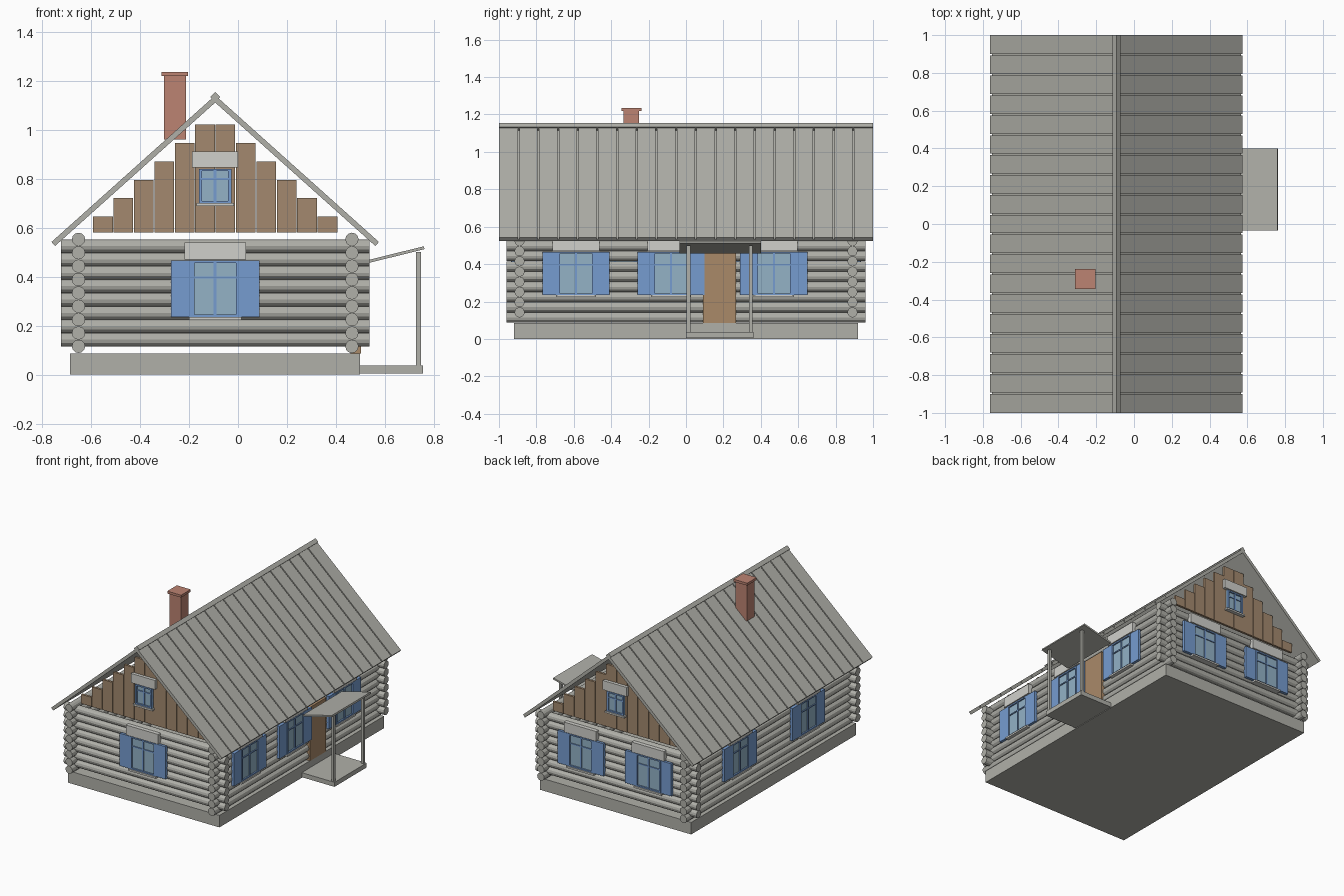
import bpy, bmesh
from math import atan2, hypot, pi
from mathutils import Matrix, Vector

if "Cube" in bpy.data.objects:
    bpy.data.objects.remove(bpy.data.objects["Cube"], do_unlink=True)


def material(name, r, g, b):
    linear = [((c / 255 + 0.055) / 1.055) ** 2.4 for c in (r, g, b)]
    m = bpy.data.materials.new(name)
    m.use_nodes = True
    m.diffuse_color = (*linear, 1)
    m.node_tree.nodes["Principled BSDF"].inputs["Base Color"].default_value = (*linear, 1)
    return m


GREY = material("weathered grey", 176, 176, 169)
PALE = material("pale trim", 208, 208, 203)
BROWN = material("brown plank", 163, 137, 110)
DOOR = material("door wood", 170, 138, 105)
BLUE = material("shutter blue", 118, 156, 208)
GLASS = material("glass blue", 147, 178, 198)
BRICK = material("brick red", 188, 131, 114)

CX = -0.093                # middle of the house across x
HALF_X, HALF_Y = 0.558, 0.89   # wall centre lines
LOG_R, STEP = 0.0272, 0.0546


def finish(name, bm, mat):
    mesh = bpy.data.meshes.new(name)
    bm.to_mesh(mesh)
    bm.free()
    mesh.materials.append(mat)
    ob = bpy.data.objects.new(name, mesh)
    bpy.context.collection.objects.link(ob)
    return ob


def boxes(name, mat, spans, frame=Matrix()):
    """Join boxes given as (x0, x1, y0, y1, z0, z1) into one object."""
    bm = bmesh.new()
    for x0, x1, y0, y1, z0, z1 in spans:
        mid = Vector((x0 + x1, y0 + y1, z0 + z1)) / 2
        size = Matrix.Diagonal((x1 - x0, y1 - y0, z1 - z0, 1))
        bmesh.ops.create_cube(bm, size=1, matrix=frame @ Matrix.Translation(mid) @ size)
    return finish(name, bm, mat)


def logs(name, count, z0, axis, offset, length):
    """Stack of round logs lying along one axis."""
    bm = bmesh.new()
    turn = Matrix.Rotation(pi / 2, 4, "Y" if axis == "x" else "X")
    for i in range(count):
        z = z0 + i * STEP
        place = (CX, offset, z) if axis == "x" else (CX + offset, 0, z)
        bmesh.ops.create_cone(bm, cap_ends=True, segments=12, radius1=LOG_R, radius2=LOG_R,
                              depth=length, matrix=Matrix.Translation(place) @ turn)
    return finish(name, bm, GREY)


def wall_frame(x, y, turn):
    """Local x runs along the wall and local -y points outwards."""
    return Matrix.Translation((x, y, 0)) @ Matrix.Rotation(turn, 4, "Z")


def window(name, frame, u, z0, z1, half, header, shutters=True):
    f = frame @ Matrix.Translation((u, 0, 0))
    bar = 0.013
    zm = z0 + (z1 - z0) * 0.7
    boxes(name + "_glass", GLASS, [(-half, half, -0.008, 0.01, z0, z1)], f)
    boxes(name + "_frame", BLUE, [
        (-half, -half + bar, -0.018, 0.01, z0, z1),
        (half - bar, half, -0.018, 0.01, z0, z1),
        (-half, half, -0.018, 0.01, z0, z0 + bar * 0.7),
        (-half, half, -0.018, 0.01, z1 - bar * 0.7, z1),
        (-0.006, 0.006, -0.014, 0.01, z0, z1),
        (-half, half, -0.014, 0.01, zm - 0.004, zm + 0.004)], f)
    wide = half + 0.028
    boxes(name + "_header", PALE, [(-wide, wide, -0.022, 0.01, z1 + 0.005, z1 + header)], f)
    boxes(name + "_sill", PALE, [(-half - 0.01, half + 0.01, -0.025, 0.01, z0 - 0.012, z0)], f)
    if shutters:
        boxes(name + "_shutters", BLUE, [
            (s * (half + 0.041) - 0.041, s * (half + 0.041) + 0.041, -0.016, 0.004, z0, z1)
            for s in (-1, 1)], f)


# Foundation and log walls
boxes("foundation", GREY, [(CX - 0.592, CX + 0.592, -0.92, 0.92, 0, 0.085)])
for side, label in ((-1, "right"), (1, "left")):
    logs(label + "_wall_logs", 9, 0.115, "y", side * HALF_X, 1.92)
for side, label in ((-1, "front"), (1, "back")):
    logs(label + "_wall_logs", 8, 0.142, "x", side * HALF_Y, 1.26)

# Stepped plank gables with a small window in each
for turn, side, label in ((0, -1, "front"), (pi, 1, "back")):
    gable = wall_frame(CX, side * 0.9, turn)
    planks = []
    for i in range(12):
        u = (i - 5.5) * 0.0833
        top = 0.645 + 0.075 * min(i, 11 - i)
        planks.append((u - 0.04, u + 0.04, -0.008, 0.008, 0.58, top))
    boxes(label + "_gable_planks", BROWN, planks, gable)
    window(label + "_gable_window", gable @ Matrix.Translation((0, -0.008, 0)),
           0, 0.7, 0.84, 0.066, 0.07, False)

# Wall windows with shutters
front = wall_frame(CX, -HALF_Y - LOG_R, 0)
back = wall_frame(CX, HALF_Y + LOG_R, pi)
left = wall_frame(CX + HALF_X + LOG_R, 0, pi / 2)
right = wall_frame(CX - HALF_X - LOG_R, 0, -pi / 2)
for label, frame, places in (("front", front, (0,)), ("back", back, (-0.265, 0.265)),
                             ("left", left, (-0.588, -0.08, 0.47)),
                             ("right", right, (-0.38, 0.38))):
    for i, u in enumerate(places):
        window(f"{label}_window_{i + 1}", frame, u, 0.235, 0.465, 0.098, 0.075)

# Roof slopes of narrow sheets over a thin deck
run, drop = 0.661, 0.592
slope, length = atan2(drop, run), hypot(run, drop)
pitch = 2 / 19
for side, label in ((-1, "right"), (1, "left")):
    f = (Matrix.Translation((CX, 0, 1.125)) @ Matrix.Diagonal((side, 1, 1, 1))
         @ Matrix.Rotation(slope, 4, "Y"))
    sheets = [(0, length, -1 + i * pitch + 0.004 * (i > 0),
               -1 + (i + 1) * pitch - 0.004 * (i < 18), -0.003, 0.011) for i in range(19)]
    for ob in (boxes(label + "_roof_deck", GREY, [(0, length, -1, 1, -0.011, -0.003)], f),
               boxes(label + "_roof_sheets", GREY, sheets, f)):
        if side < 0:
            ob.data.flip_normals()
ridge = Matrix.Translation((CX, 0, 1.133)) @ Matrix.Rotation(pi / 4, 4, "Y")
boxes("ridge_cap", GREY, [(-0.015, 0.015, -1, 1, -0.015, 0.015)], ridge)

# Chimney
boxes("chimney", BRICK, [(-0.302, -0.212, -0.335, -0.25, 0.96, 1.22)])
boxes("chimney_cap", BRICK, [(-0.312, -0.204, -0.345, -0.238, 1.218, 1.235)])

# Door and porch
boxes("door", DOOR, [(0.46, 0.502, 0.09, 0.268, 0.085, 0.465)])
boxes("porch_floor", GREY, [(0.499, 0.755, 0, 0.36, 0.004, 0.036)])
boxes("porch_posts", GREY, [(0.727, 0.746, y - 0.01, y + 0.01, 0.036, 0.5)
                            for y in (0.014, 0.346)])
tilt = Matrix.Translation((0.535, 0, 0.462)) @ Matrix.Rotation(-atan2(0.056, 0.226), 4, "Y")
boxes("porch_roof", GREY, [(0, 0.232, -0.035, 0.4, -0.006, 0.006)], tilt)
